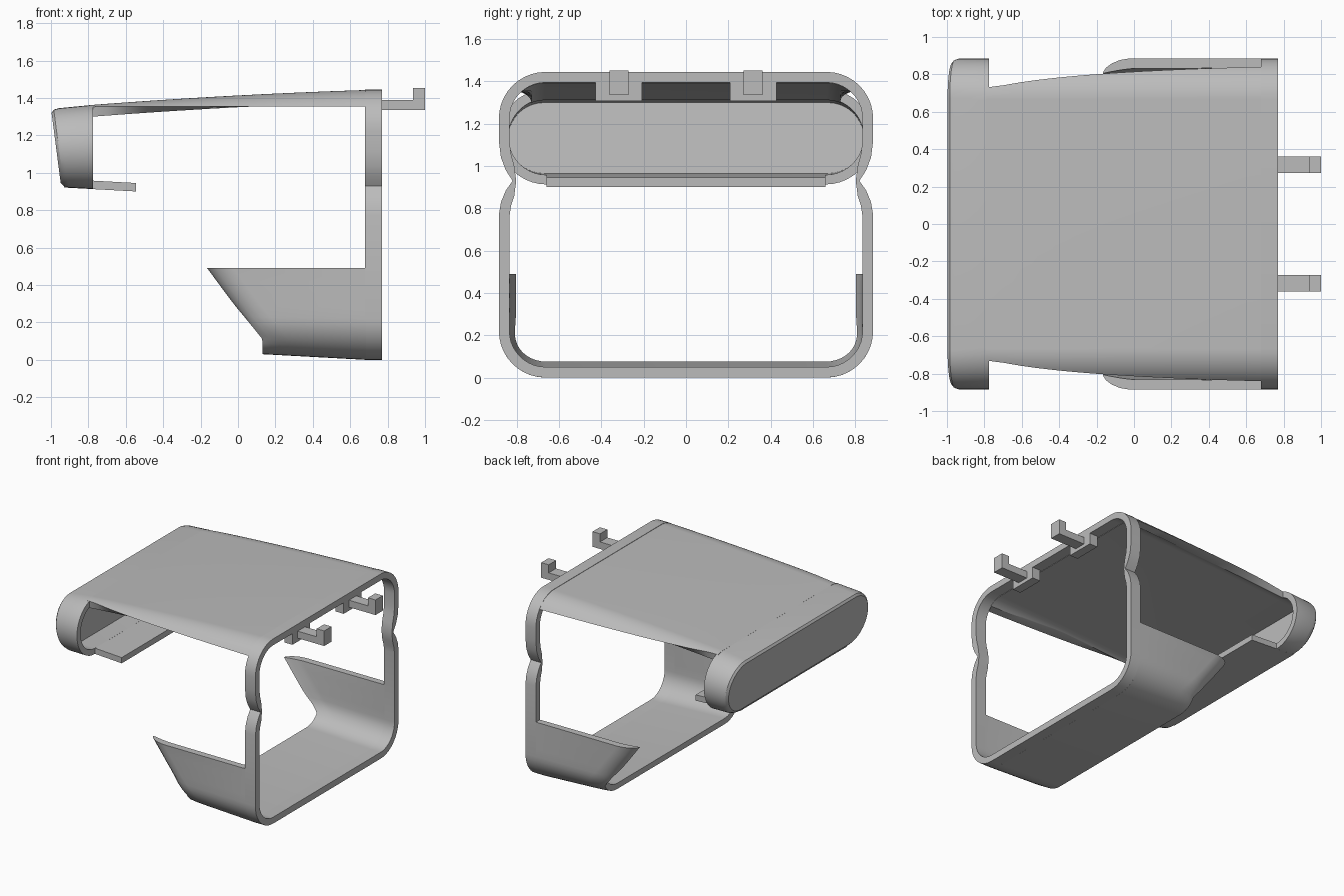
import bpy, bmesh
from math import sin, cos, radians, sqrt

default = bpy.data.objects.get("Cube")
if default:
    bpy.data.objects.remove(default, do_unlink=True)

grey = bpy.data.materials.new("plain_grey")
grey.use_nodes = True
grey.diffuse_color = (0.5, 0.5, 0.5, 1)
grey.node_tree.nodes["Principled BSDF"].inputs["Base Color"].default_value = grey.diffuse_color


def finish(name, bm):
    bmesh.ops.recalc_face_normals(bm, faces=bm.faces)
    mesh = bpy.data.meshes.new(name)
    bm.to_mesh(mesh)
    bm.free()
    mesh.materials.append(grey)
    obj = bpy.data.objects.new(name, mesh)
    bpy.context.collection.objects.link(obj)
    bpy.ops.object.select_all(action='DESELECT')
    obj.select_set(True)
    bpy.context.view_layer.objects.active = obj
    bpy.ops.object.shade_smooth_by_angle(angle=radians(32))
    return obj


def loft(name, loops, cap):
    """Skin closed loops; cap is 'ring' (join ends), 'strip' (wall section) or 'disc'."""
    bm = bmesh.new()
    rows = [[bm.verts.new(p) for p in loop] for loop in loops]
    n = len(rows[0])
    pairs = list(zip(rows, rows[1:]))
    if cap == 'ring':
        pairs.append((rows[-1], rows[0]))
    for a, b in pairs:
        for i in range(n):
            j = (i + 1) % n
            bm.faces.new((a[i], a[j], b[j], b[i]))
    if cap != 'ring':
        for row in (rows[0], rows[-1]):
            if cap == 'disc':
                bm.faces.new(row)
            else:
                for i in range(n // 2 - 1):
                    bm.faces.new((row[i], row[i + 1], row[n - 2 - i], row[n - 1 - i]))
    return finish(name, bm)


def prism(name, outline, y0, y1):
    """Extrude an (x, z) outline across y."""
    return loft(name, [[(x, y, z) for x, z in outline] for y in (y0, y1)], 'disc')


def arc(cy, cz, r, a0, a1, n=10):
    angles = [radians(a0 + (a1 - a0) * i / n) for i in range(n + 1)]
    return [(cy + r * cos(a), cz + r * sin(a)) for a in angles]


def mirror(half):
    return half + [(-y, z) for y, z in reversed(half)]


def roof_top(x):
    u = 0.77 - x
    return 1.445 - 0.0295 * u - 0.01525 * u * u


# Waisted ring at the open end
def ring_profile(r, waist):
    return mirror(arc(0.665, 0.22, r, -90, 0) + waist + arc(0.665, 1.225, r, 0, 90))


outer = ring_profile(0.22, [(0.885, 0.77), (0.875, 0.83), (0.852, 0.885), (0.82, 0.93),
                            (0.852, 0.98), (0.875, 1.04), (0.885, 1.12)])
inner = ring_profile(0.17, [(0.835, 0.76), (0.828, 0.81), (0.812, 0.86), (0.803, 0.93),
                            (0.812, 1.0), (0.828, 1.06), (0.835, 1.12)])
loft("end_ring", [[(x, y, z) for y, z in prof] for x, prof in
                  ((0.68, outer), (0.77, outer), (0.77, inner), (0.68, inner))], 'ring')


# Curved roof, trimmed along both sides
def roof_line(x, drop, steps=12):
    top, r, side_z = roof_top(x) - drop, 0.22 - drop, 1.355
    dz = side_z - top + r
    edge = 0.665 + sqrt(max(0, r * r - dz * dz)) if dz < r else 0
    edge = max(edge, 0.73)
    ys = [0] + [0.665 + (edge - 0.665) * i / steps for i in range(steps + 1)]
    half = [(y, top - r + sqrt(max(0, r * r - max(0, y - 0.665) ** 2))) for y in ys]
    return [(-y, z) for y, z in reversed(half[1:])] + half


sections = []
for i in range(17):
    x = -0.79 + 1.475 * i / 16
    line = roof_line(x, 0) + roof_line(x, 0.05)[::-1]
    sections.append([(x, y, z) for y, z in line])
loft("roof", sections, 'strip')


# Closed rounded cap with a leaning end face
def cap_loop(inset, depth=None):
    top, low = (roof_top(-0.775), 0.913) if depth is None else (1.345, 0.92)
    r = (top - low) / 2
    pts = mirror(arc(0.885 - r, (top + low) / 2, r - inset, -90, 90, 20))
    return [(-0.775 if depth is None else -1 + (1.345 - z) * 0.13 + depth, y, z)
            for y, z in pts]


loft("end_cap", [cap_loop(0.045, 0.04), cap_loop(0.045), cap_loop(0), cap_loop(0, 0.04),
                 cap_loop(0.008, 0.014), cap_loop(0.025, 0)], 'disc')

# Tongue under the cap
prism("cap_tongue", [(-0.93, 0.921), (-0.545, 0.9), (-0.545, 0.945), (-0.93, 0.966)],
      -0.66, 0.66)


# Lower tray with slanted, inward-rounded side walls
def tray_half(side, r):
    return mirror([(side, 0.49), (side, 0.42), (side, 0.35), (side, 0.28)]
                  + arc(0.665, 0.22, r, 0, -90))


def tray_line(prof, guide, back, tuck):
    pts = []
    for (y, z), (_, gz) in zip(prof, guide):
        front = 0.13 - max(0, gz - 0.09) * 0.7375
        x = 0.685 if back is None else front + back
        lift = 0.03 * (0.68 - x) / 0.55 * max(0, 1 - z / 0.3)
        shift = tuck * min(1, z / 0.25)
        pts.append((x, y - shift if y > 0 else y + shift, z + lift))
    return pts


tray_out, tray_in = tray_half(0.885, 0.22), tray_half(0.835, 0.17)
rows = []
for back, t_out, t_in in ((None, 0, 0), (0.14, 0, 0.005), (0.09, 0.008, 0.012),
                          (0.045, 0.027, 0.02), (0.015, 0.05, 0.026), (0, 0.072, 0.03)):
    rows.append(tray_line(tray_out, tray_out, back, t_out)
                + tray_line(tray_in, tray_out, back, t_in)[::-1])
loft("lower_tray", rows, 'strip')

# Pair of upturned hooks on small mounting plates
for side, y in (("right", -0.317), ("left", 0.317)):
    prism(side + "_hook", [(0.74, 1.335), (1.0, 1.335), (1.0, 1.453), (0.935, 1.453),
                           (0.935, 1.39), (0.74, 1.39)], y - 0.045, y + 0.045)
    prism(side + "_hook_plate", [(0.7, 1.308), (0.77, 1.308), (0.77, 1.4), (0.7, 1.4)],
          y - 0.11, y + 0.11)
